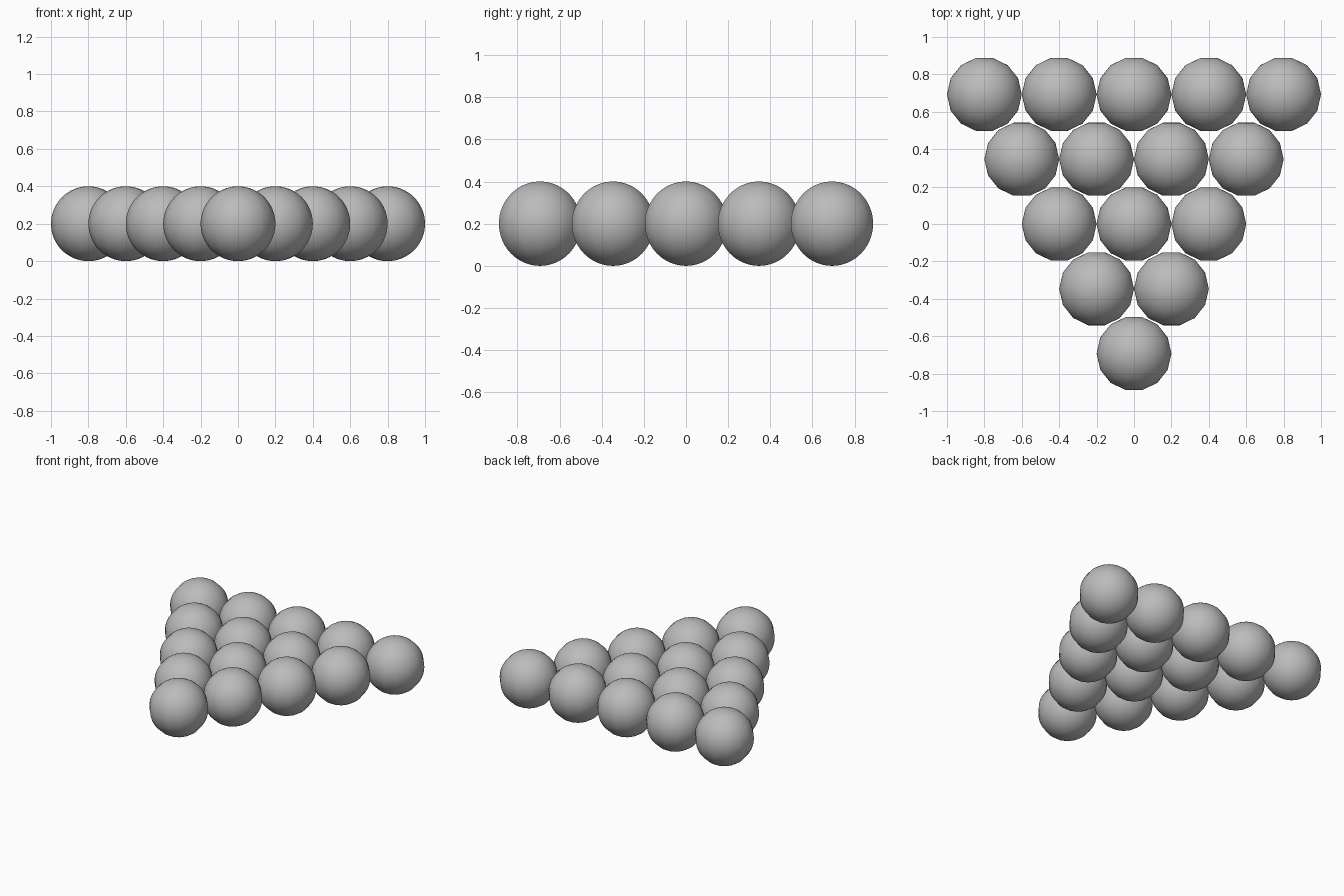
import bpy
from math import sqrt

cube = bpy.data.objects.get("Cube")
if cube:
    bpy.data.objects.remove(cube, do_unlink=True)

RADIUS = 0.2
ROWS = 5
ROW_STEP = RADIUS * sqrt(3)

# Single plain grey
grey = bpy.data.materials.new("grey")
grey.use_nodes = True
color = (0.5, 0.5, 0.5, 1)
grey.diffuse_color = color
grey.node_tree.nodes["Principled BSDF"].inputs["Base Color"].default_value = color

# One ball, shared by the whole rack
bpy.ops.mesh.primitive_uv_sphere_add(segments=14, ring_count=32, radius=RADIUS)
first = bpy.context.object
# Turn so that two seams of the ball lie on the x axis
ball_mesh = first.data
widest = max(ball_mesh.vertices, key=lambda v: v.co.x).co.x
if widest < RADIUS - 0.001:
    for v in ball_mesh.vertices:
        v.co.x, v.co.y = -v.co.y, v.co.x
bpy.ops.object.shade_smooth()
ball_mesh.name = "ball"
ball_mesh.materials.append(grey)
bpy.data.objects.remove(first, do_unlink=True)

# Triangular rack: one ball at the front, five at the back
for row in range(ROWS):
    for i in range(row + 1):
        ball = bpy.data.objects.new(f"ball_row{row + 1}_{i + 1}", ball_mesh)
        ball.location = ((2 * i - row) * RADIUS,
                         (row - (ROWS - 1) / 2) * ROW_STEP,
                         RADIUS)
        bpy.context.collection.objects.link(ball)
